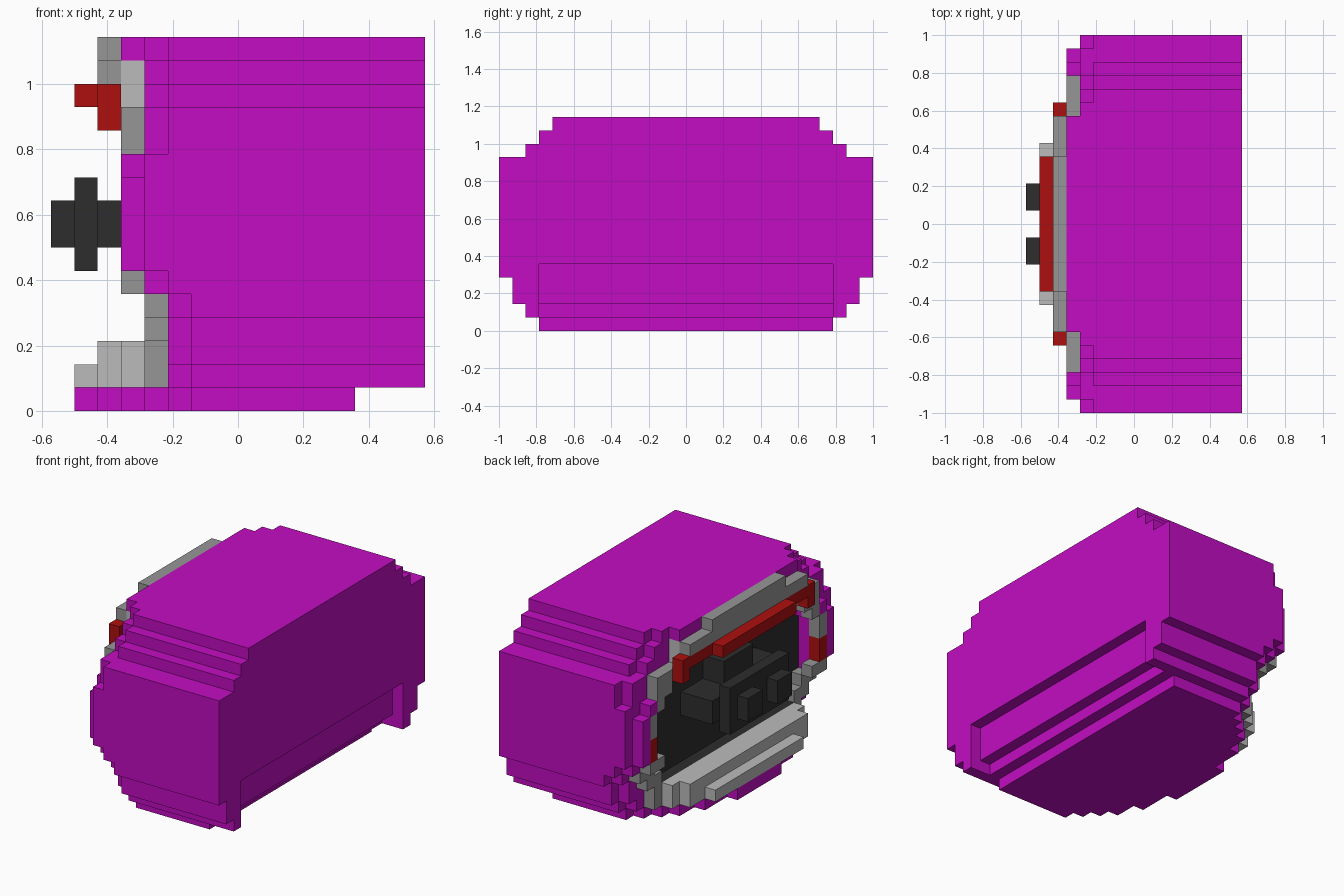
import bpy, bmesh

cube = bpy.data.objects.get("Cube")
if cube:
    bpy.data.objects.remove(cube, do_unlink=True)

U = 1 / 14  # size of one block


def material(name, rgb):
    m = bpy.data.materials.new(name)
    m.use_nodes = True
    col = (*rgb, 1)
    m.diffuse_color = col
    m.node_tree.nodes["Principled BSDF"].inputs["Base Color"].default_value = col
    return m


purple = material("purple", (0.54, 0.004, 0.54))
red = material("red", (0.42, 0.005, 0.005))
grey = material("mid grey", (0.305, 0.305, 0.305))
light = material("light grey", (0.5, 0.5, 0.5))
dark = material("charcoal", (0.026, 0.026, 0.026))

MATS = {"body_shell": purple, "rim": grey, "upper_rim": light, "lower_lip": light,
        "brow": red, "side_marks": red, "mouth_interior": dark, "front_device": dark}
cells = {}


def fill(part, x0, x1, y0, y1, z0, z1):
    """Fill a block range, mirrored across y; part None clears it."""
    for x in range(x0, x1):
        for y in range(y0, y1):
            for z in range(z0, z1):
                for yy in (y, -y - 1):
                    if part:
                        cells[x, yy, z] = part
                    else:
                        cells.pop((x, yy, z), None)


def rows(part, x0, x1, data):
    for y0, y1, z0, z1 in data:
        fill(part, x0, x1, y0, y1, z0, z1)


# Main body, rounded in steps at the ends
rows("body_shell", -2, 8, [(0, 12, 1, 2), (0, 13, 2, 4), (0, 14, 4, 13),
                           (0, 12, 13, 14), (0, 11, 14, 15), (0, 10, 15, 16)])
rows("body_shell", -3, -2, [(0, 11, 1, 2), (0, 12, 2, 4), (0, 13, 4, 5), (0, 14, 5, 13),
                            (0, 12, 13, 14), (0, 11, 14, 15), (0, 10, 15, 16)])
rows("body_shell", -4, -3, [(0, 13, 5, 6), (0, 14, 6, 11), (0, 13, 11, 13),
                            (0, 11, 13, 14), (0, 10, 14, 15), (0, 9, 15, 16)])
rows("body_shell", -5, -4, [(12, 13, 6, 10), (11, 12, 10, 11), (0, 8, 15, 16)])

# Stepped recess along the back
fill(None, 7, 8, 0, 11, 1, 5)
fill(None, 6, 7, 0, 11, 1, 2)

# Base plate, narrowing toward the mouth
for x0, half in ((-2, 11), (-3, 10), (-4, 9), (-5, 8), (-6, 6), (-7, 3)):
    fill("body_shell", x0, 5, 0, half, 0, 1)

# Lower grey rim
rows("rim", -4, -3, [(0, 10, 1, 3), (9, 11, 3, 4), (10, 12, 4, 5)])

# Mouth opening with a dark back wall
opening = [(0, 9, 3, 4), (0, 10, 4, 5), (0, 11, 5, 10), (0, 10, 10, 12),
           (0, 9, 12, 13), (0, 8, 13, 14)]
rows(None, -4, -3, opening)
rows("mouth_interior", -3, -2, opening)
fill("mouth_interior", -4, -3, 0, 9, 2, 3)

# Side and upper rim
rows("rim", -5, -4, [(10, 12, 5, 6), (11, 12, 8, 10), (10, 11, 10, 13),
                     (9, 10, 11, 13), (8, 9, 12, 13)])
fill("side_marks", -5, -4, 11, 12, 6, 8)
fill("upper_rim", -5, -4, 0, 8, 13, 15)
rows("rim", -6, -5, [(0, 8, 14, 15), (0, 5, 15, 16)])

# Red brow
rows("brow", -6, -5, [(0, 9, 13, 14), (8, 9, 12, 13)])
fill("brow", -7, -6, 0, 5, 13, 14)

# Terraced lower lip
fill("lower_lip", -5, -4, 0, 9, 1, 3)
fill("lower_lip", -6, -5, 0, 8, 1, 3)
fill("lower_lip", -7, -6, 0, 6, 1, 2)

# Device inside the mouth: support, panel and two knobs
fill("front_device", -5, -3, 0, 2, 6, 11)
fill("front_device", -6, -3, 0, 5, 7, 9)
fill("front_device", -7, -6, 0, 4, 6, 10)
fill("front_device", -8, -7, 1, 3, 7, 9)

# Outer faces of a block: direction and its four corners
SIDES = {(1, 0, 0): ((1, 0, 0), (1, 1, 0), (1, 1, 1), (1, 0, 1)),
         (-1, 0, 0): ((0, 0, 0), (0, 0, 1), (0, 1, 1), (0, 1, 0)),
         (0, 1, 0): ((0, 1, 0), (0, 1, 1), (1, 1, 1), (1, 1, 0)),
         (0, -1, 0): ((0, 0, 0), (1, 0, 0), (1, 0, 1), (0, 0, 1)),
         (0, 0, 1): ((0, 0, 1), (1, 0, 1), (1, 1, 1), (0, 1, 1)),
         (0, 0, -1): ((0, 0, 0), (0, 1, 0), (1, 1, 0), (1, 0, 0))}

# Turn each part into a mesh of its exposed faces
for part, mat in MATS.items():
    bm = bmesh.new()
    verts = {}
    for (x, y, z), owner in cells.items():
        if owner != part:
            continue
        for (dx, dy, dz), corners in SIDES.items():
            if (x + dx, y + dy, z + dz) in cells:
                continue
            quad = []
            for a, b, c in corners:
                key = (x + a, y + b, z + c)
                if key not in verts:
                    verts[key] = bm.verts.new([k * U for k in key])
                quad.append(verts[key])
            bm.faces.new(quad)
    bmesh.ops.dissolve_limit(bm, angle_limit=0.02, verts=bm.verts[:], edges=bm.edges[:])
    me = bpy.data.meshes.new(part)
    bm.to_mesh(me)
    bm.free()
    me.materials.append(mat)
    bpy.context.collection.objects.link(bpy.data.objects.new(part, me))
